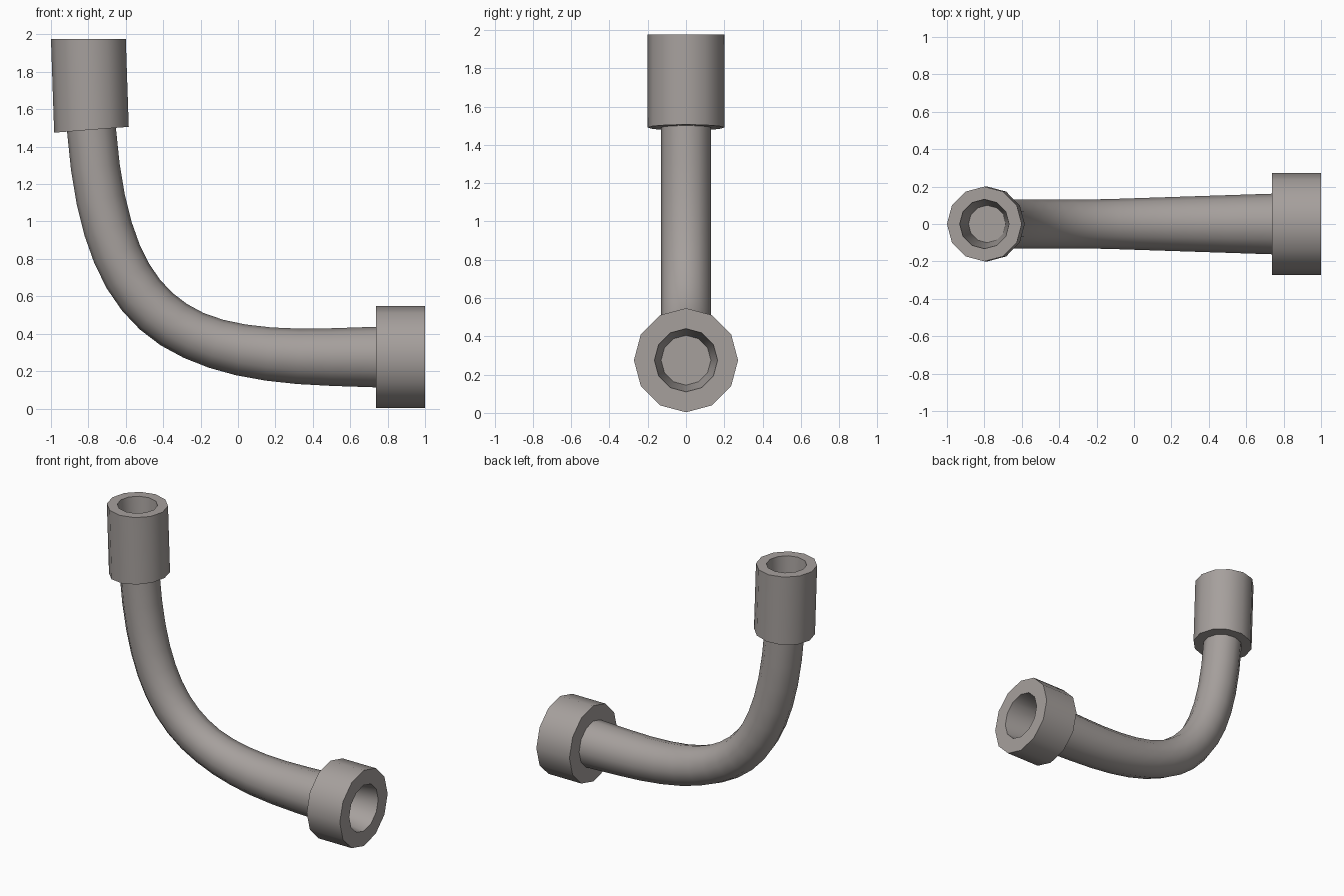
import bpy, bmesh, math
from mathutils import Vector

if "Cube" in bpy.data.objects:
    bpy.data.objects.remove(bpy.data.objects["Cube"])

SIDES = 12
# Centre line: one cubic bend, then a straight run along x (t > 1 is distance past the bend)
P = [Vector(p) for p in ((-0.8, 0, 1.975), (-0.8, 0, 0.60), (-0.49, 0, 0.275), (0.5, 0, 0.275))]
Y = Vector((0, 1, 0))

metal = bpy.data.materials.new("warm_grey_metal")
metal.diffuse_color = (0.38, 0.35, 0.335, 1)
metal.use_nodes = True
metal.node_tree.nodes["Principled BSDF"].inputs["Base Color"].default_value = metal.diffuse_color


def frame(t):
    if t > 1:
        return P[3] + Vector((t - 1, 0, 0)), Vector((1, 0, 0))
    s = 1 - t
    pos = P[0]*s**3 + P[1]*3*s*s*t + P[2]*3*s*t*t + P[3]*t**3
    tan = (P[1]-P[0])*s*s + (P[2]-P[1])*2*s*t + (P[3]-P[2])*t*t
    return pos, tan.normalized()


def sweep(name, rings):
    """Skin 12-sided rings given as (curve parameter, radius); cap both ends."""
    bm = bmesh.new()
    loops = []
    for t, r in rings:
        pos, tan = frame(t)
        n = tan.cross(Y)
        loop = []
        for i in range(SIDES):
            a = 2 * math.pi * i / SIDES
            loop.append(bm.verts.new(pos + (n*math.cos(a) + Y*math.sin(a)) * r))
        loops.append(loop)
    for a, b in zip(loops, loops[1:]):
        for i in range(SIDES):
            j = (i + 1) % SIDES
            bm.faces.new((a[i], a[j], b[j], b[i]))
    bm.faces.new(loops[0])
    bm.faces.new(loops[-1])
    bmesh.ops.recalc_face_normals(bm, faces=bm.faces)
    me = bpy.data.meshes.new(name)
    bm.to_mesh(me)
    bm.free()
    me.materials.append(metal)
    ob = bpy.data.objects.new(name, me)
    bpy.context.collection.objects.link(ob)
    bpy.ops.object.select_all(action='DESELECT')
    ob.select_set(True)
    bpy.context.view_layer.objects.active = ob
    bpy.ops.object.shade_smooth_by_angle(angle=math.radians(32))
    return ob


T_TOP, T_END, T_TIP = 0.13, 1.237, 1.5

# Bent pipe, widening along its lower run
STEPS = 14
stations = [T_TOP + (1 - T_TOP) * k / STEPS for k in range(STEPS + 1)] + [T_END]
pipe = []
for t in stations:
    x = frame(t)[0].x
    pipe.append((t, 0.131 + 0.031 * max(0, min(1, (x + 0.2) / 0.94))))
sweep("bent_pipe", pipe)

# Upper sleeve with a tapering blind bore
sweep("upper_sleeve", [(T_TOP, 0.13), (T_TOP, 0.2), (0, 0.2), (0, 0.132), (T_TOP - 0.008, 0.1)])

# Lower flange with a tapering blind bore
sweep("lower_flange", [(T_END, 0.16), (T_END, 0.272), (T_TIP, 0.272), (T_TIP, 0.165), (T_END + 0.02, 0.13)])
